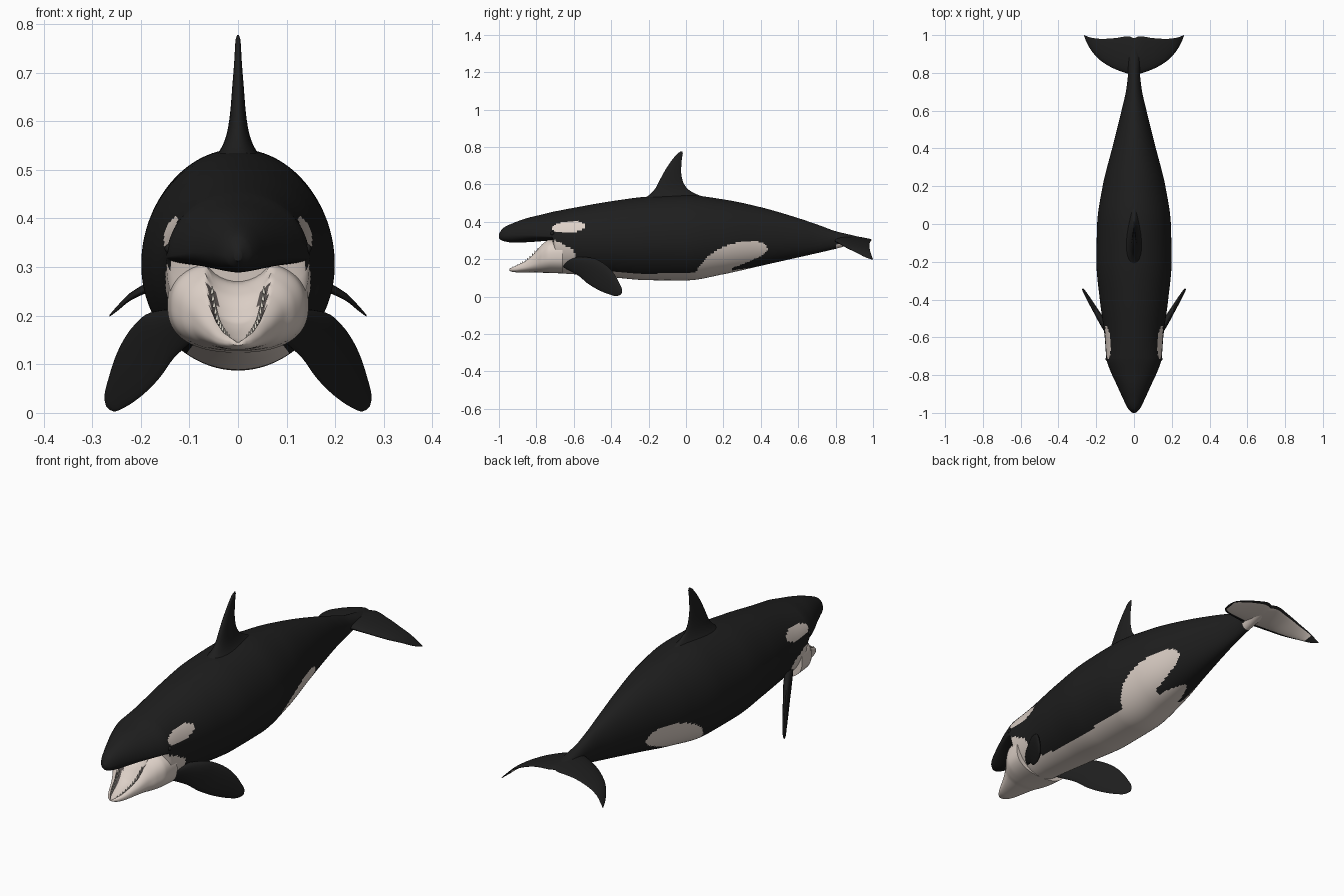
import bpy, bmesh, math
from mathutils import Vector

if "Cube" in bpy.data.objects:
    bpy.data.objects.remove(bpy.data.objects["Cube"])


def material(name, rgb):
    m = bpy.data.materials.new(name)
    m.diffuse_color = (*rgb, 1)
    m.use_nodes = True
    m.node_tree.nodes["Principled BSDF"].inputs["Base Color"].default_value = m.diffuse_color
    return m


BLACK = material("skin black", (0.013, 0.013, 0.013))
WHITE = material("skin cream white", (0.72, 0.63, 0.57))
GUM = material("gum dark grey", (0.10, 0.085, 0.08))
TOOTH = material("tooth ivory", (0.72, 0.68, 0.60))


def sample(keys, t):
    """Smooth interpolation without overshoot; the first column is the parameter."""
    n = len(keys)
    t = min(max(t, keys[0][0]), keys[-1][0])
    i = next(k for k in range(n - 1) if t <= keys[k + 1][0])
    h = keys[i + 1][0] - keys[i][0]
    u = (t - keys[i][0]) / h
    out = []
    for c in range(1, len(keys[0])):
        def slope(k):
            return (keys[k + 1][c] - keys[k][c]) / (keys[k + 1][0] - keys[k][0])

        def tangent(k):
            if k == 0 or k == n - 1:
                return slope(min(k, n - 2))
            a, b = slope(k - 1), slope(k)
            return 2 * a * b / (a + b) if a * b > 0 else 0
        p, q, m, w = keys[i][c], keys[i + 1][c], tangent(i) * h, tangent(i + 1) * h
        out.append(p + u * m + u * u * (3 * (q - p) - 2 * m - w) + u ** 3 * (2 * (p - q) + m + w))
    return out


def finish(name, bm, mats, rule=None):
    bmesh.ops.recalc_face_normals(bm, faces=bm.faces[:])
    bm.normal_update()
    for f in bm.faces:
        f.smooth = True
        if rule:
            f.material_index = rule(f.calc_center_median(), f.normal)
    me = bpy.data.meshes.new(name)
    bm.to_mesh(me)
    bm.free()
    for m in mats:
        me.materials.append(m)
    ob = bpy.data.objects.new(name, me)
    bpy.context.collection.objects.link(ob)
    bpy.context.view_layer.objects.active = ob
    ob.select_set(True)
    bpy.ops.object.shade_smooth_by_angle(angle=math.radians(50))
    ob.select_set(False)
    return ob


def loft(name, rings, mats, rule=None):
    bm = bmesh.new()
    rows = [[bm.verts.new(p) for p in r] for r in rings]
    n = len(rows[0])
    for a, b in zip(rows, rows[1:]):
        for i in range(n):
            bm.faces.new((a[i], a[(i + 1) % n], b[(i + 1) % n], b[i]))
    bm.faces.new(rows[0])
    bm.faces.new(rows[-1])
    return finish(name, bm, mats, rule)


def blade(name, keys, place, normal, mats, count=28, rule=None):
    """Fin loft; place(t, values) gives leading point, trailing point, half thickness."""
    rings, sides = [], 24
    for k in range(count + 1):
        t = keys[0][0] + (keys[-1][0] - keys[0][0]) * k / count
        lead, trail, half = place(t, sample(keys, t))
        ring = []
        for j in range(sides):
            a = 2 * math.pi * j / sides
            u = (1 - math.cos(a)) / 2
            taper = 1.25 - 0.6 * u
            ring.append(lead.lerp(trail, u) + normal * (half * taper * math.sin(a)))
        rings.append(ring)
    return loft(name, rings, mats, rule)


# Body with upper jaw: y, top, bottom, half width, height of widest line
BODY = [(-1.0, .335, .312, .008, .324), (-.98, .365, .298, .030, .325),
        (-.92, .395, .289, .060, .330), (-.85, .420, .291, .092, .330),
        (-.78, .437, .296, .124, .325), (-.715, .453, .300, .146, .320),
        (-.695, .457, .128, .148, .315), (-.60, .475, .120, .155, .305),
        (-.40, .510, .104, .181, .305), (-.20, .535, .088, .199, .305),
        (0, .543, .087, .195, .305), (.20, .520, .120, .166, .310),
        (.40, .478, .165, .116, .315), (.60, .420, .210, .066, .312),
        (.72, .379, .237, .040, .308), (.80, .350, .256, .032, .305),
        (.87, .333, .275, .032, .305), (.96, .312, .297, .012, .304)]
# Markings: belly half width, flank patch upper and lower edges, jaw patch edge
BELLY = [(-.62, .14), (-.52, .095), (-.3, .10), (-.05, .115), (.04, .115),
         (.15, .085), (.25, .055), (.33, .03), (.37, 0)]
FLANK = [(.03, .09, 0), (.08, .175, 0), (.15, .24, 0), (.22, .275, .05), (.25, .284, .155),
         (.30, .294, .172), (.36, .297, .198), (.41, .288, .222), (.44, .255, .250)]
CHEEK = [(-.74, .305), (-.69, .298), (-.64, .270), (-.60, .245), (-.585, .13)]


def body_rule(c, n):
    x, y, z = abs(c.x), c.y, c.z
    if -.715 < y < -.695 and z < .30:
        return 1
    if -.715 <= y < -.585 and z < sample(CHEEK, y)[0]:
        return 1
    dy, dz = y + .627, z - .372 - (y + .627) * .08
    if (dy / .09) ** 2 + (dz / .031) ** 2 < 1:
        return 1
    if -.62 < y < .37 and n.z < 0 and x < sample(BELLY, y)[0] and z < .2:
        return 1
    if .03 < y < .44:
        top, low = sample(FLANK, y)
        if low < z < top:
            return 1
    return int(y > .80 and n.z < -.4)


def body_ring(y, sides=112):
    top, low, w, mid = sample(BODY, y)
    ring = []
    for j in range(sides):
        a = 2 * math.pi * j / sides
        s = math.sin(a)
        ring.append((w * math.cos(a), y, mid + s * (top - mid if s > 0 else mid - low)))
    return ring


ys = [-1 + .02 * (i / 8) ** 1.5 for i in range(8)]
ys += [-.98 + 1.94 * i / 220 for i in range(221)]
ys = sorted(ys + [-.7151, -.7149, -.6951, -.6949])
loft("body", [body_ring(y) for y in ys], [BLACK, WHITE], body_rule)

# Lower jaw: y, lip height, bottom, half width, half width of the gape
JAW = [(-.945, .150, .139, .012, .006), (-.93, .159, .133, .028, .018),
       (-.90, .174, .130, .046, .032), (-.85, .205, .130, .068, .049),
       (-.80, .255, .130, .095, .061), (-.77, .288, .128, .118, .064),
       (-.73, .312, .127, .138, .064), (-.66, .320, .124, .145, .060)]


def jaw_ring(y, sides=80):
    lip, low, w, gape = sample(JAW, y)
    mid, half = (lip + low) / 2, (lip - low) / 2
    ring = []
    for j in range(sides):
        a = 2 * math.pi * (j + .5) / sides
        c, s = math.cos(a), math.sin(a)
        x = w * math.copysign(abs(c) ** .85, c)
        z = mid + half * math.copysign(abs(s) ** .8, s)
        if s > 0 and abs(x) < gape:
            z -= min(.045, half * .9) * (1 - (x / gape) ** 2) ** .7
        ring.append((x, y, z))
    return ring


def jaw_rule(c, n):
    lip, low, w, gape = sample(JAW, c.y)
    inside = c.z > (lip + low) / 2 - .01 and n.z > -.1 and c.y < -.78
    return int(inside and .68 * gape < abs(c.x) < gape)


loft("lower_jaw", [jaw_ring(-.945 + .285 * i / 60) for i in range(61)], [WHITE, GUM], jaw_rule)

# Lower teeth along both sides of the gape
bm = bmesh.new()
for side in (-1, 1):
    for i in range(11):
        y = -.925 + .013 * i
        lip, low, w, gape = sample(JAW, y)
        made = bmesh.ops.create_cone(bm, cap_ends=True, segments=8, radius1=.004,
                                     radius2=.001, depth=.016)["verts"]
        bmesh.ops.translate(bm, verts=made, vec=(side * gape * .86, y, lip - .008))
finish("teeth", bm, [TOOTH])

# Eyes
bm = bmesh.new()
for side in (-1, 1):
    made = bmesh.ops.create_uvsphere(bm, u_segments=12, v_segments=8, radius=.01)["verts"]
    bmesh.ops.translate(bm, verts=made, vec=(side * .141, -.715, .338))
finish("eyes", bm, [BLACK])

# Dorsal fin: z, front y, back y, half thickness
DORSAL = [(.50, -.27, .14, .075), (.53, -.215, .10, .045), (.55, -.19, .05, .032),
          (.58, -.163, .005, .022), (.62, -.142, -.018, .016), (.67, -.115, -.026, .012),
          (.72, -.083, -.024, .008), (.755, -.055, -.019, .006), (.77, -.04, -.017, .005),
          (.777, -.028, -.02, .002)]
blade("dorsal_fin", DORSAL,
      lambda t, v: (Vector((0, v[0], t)), Vector((0, v[1], t)), v[2]),
      Vector((1, 0, 0)), [BLACK])

# Flippers: station, upper edge y z, lower edge y z, half thickness
FLIPPER = [(0, -.62, .205, -.67, .165, .016), (1, -.565, .213, -.635, .145, .018),
           (2, -.50, .207, -.575, .112, .018), (3, -.44, .178, -.525, .070, .015),
           (4, -.39, .130, -.46, .032, .012), (5, -.36, .080, -.41, .012, .009),
           (6, -.342, .032, -.372, .003, .006), (6.3, -.345, .015, -.358, .006, .002)]
for side, name in ((1, "flipper_right"), (-1, "flipper_left")):
    def place(t, v, side=side):
        def pt(y, z):
            return Vector((side * (.13 + .6 * (y + .58)), y, z))
        return pt(v[0], v[1]), pt(v[2], v[3]), v[4]
    blade(name, FLIPPER, place, Vector((side * .86, -.51, 0)), [BLACK])

# Tail flukes: distance out, leading y, trailing y, leading z, trailing z, half thickness
FLUKE = [(0, .785, .983, .302, .304, .022), (.03, .795, .994, .299, .303, .019),
         (.10, .820, .984, .285, .291, .014), (.17, .860, .980, .262, .268, .011),
         (.22, .910, .985, .238, .243, .008), (.25, .960, .994, .212, .215, .005),
         (.264, .995, 1.0, .200, .200, .002)]


def fluke_rule(c, n):
    lead, trail = sample(FLUKE, abs(c.x))[:2]
    u = (c.y - lead) / (trail - lead)
    return int(n.z < -.2 and abs(c.x) < .23 and .12 < u < .9)


for side, name in ((1, "fluke_right"), (-1, "fluke_left")):
    blade(name, FLUKE,
          lambda t, v, side=side: (Vector((side * t, v[0], v[2])), Vector((side * t, v[1], v[3])), v[4]),
          Vector((0, 0, 1)), [BLACK, WHITE], 32, fluke_rule)
